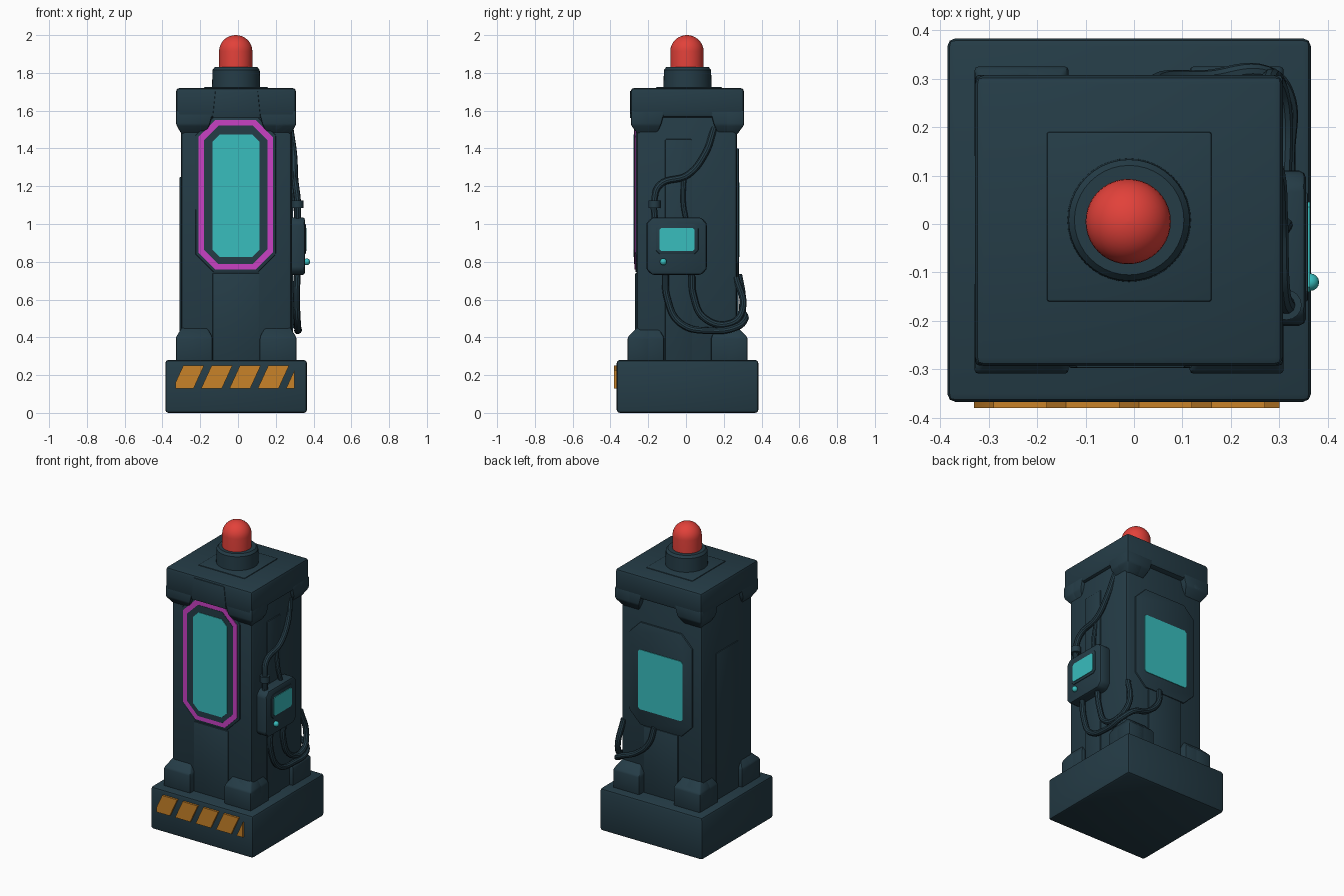
import bpy, bmesh, math
from mathutils import Vector

if "Cube" in bpy.data.objects:
    bpy.data.objects.remove(bpy.data.objects["Cube"])

CX, CY = -0.01, 0.008          # the pillar axis sits slightly off origin


def material(name, rgb):
    m = bpy.data.materials.new(name)
    m.diffuse_color = (*rgb, 1)
    m.use_nodes = True
    m.node_tree.nodes["Principled BSDF"].inputs["Base Color"].default_value = m.diffuse_color
    return m


DARK = material("dark slate", (0.018, 0.045, 0.062))
TEAL = material("teal glow", (0.040, 0.510, 0.515))
PINK = material("magenta trim", (0.580, 0.053, 0.550))
ORANGE = material("hazard orange", (0.580, 0.225, 0.022))
RED = material("beacon red", (0.760, 0.053, 0.042))


def finish(name, bm, mat, bevel=0.0, segments=2):
    bmesh.ops.recalc_face_normals(bm, faces=bm.faces[:])
    if bevel:
        bmesh.ops.bevel(bm, geom=bm.edges[:], offset=bevel, segments=segments,
                        profile=0.5, affect='EDGES', clamp_overlap=True)
    me = bpy.data.meshes.new(name)
    bm.to_mesh(me)
    bm.free()
    me.materials.append(mat)
    ob = bpy.data.objects.new(name, me)
    bpy.context.collection.objects.link(ob)
    smooth(ob)
    return ob


def smooth(ob):
    bpy.ops.object.select_all(action='DESELECT')
    ob.select_set(True)
    bpy.context.view_layer.objects.active = ob
    bpy.ops.object.shade_smooth_by_angle(angle=math.radians(35))


def loft(name, loops, mat, bevel=0.0):
    """Skin a stack of equal-length point loops and cap both ends."""
    bm = bmesh.new()
    rings = [[bm.verts.new(p) for p in lp] for lp in loops]
    n = len(rings[0])
    for a, b in zip(rings, rings[1:]):
        for i in range(n):
            j = (i + 1) % n
            bm.faces.new((a[i], a[j], b[j], b[i]))
    bm.faces.new(rings[0])
    bm.faces.new(rings[-1])
    return finish(name, bm, mat, bevel)


def rect(x0, x1, y0, y1, z):
    return [(x0, y0, z), (x1, y0, z), (x1, y1, z), (x0, y1, z)]


def box(name, x, y, z, mat, bevel=0.0):
    return loft(name, [rect(*x, *y, h) for h in z], mat, bevel)


def plate(name, pts, axis, lo, hi, mat, bevel=0.0):
    """Extrude a 2D outline along x or y (second outline coordinate is z)."""
    def put(d):
        return [(d, a, b) if axis == 'x' else (a, d, b) for a, b in pts]
    return loft(name, [put(lo), put(hi)], mat, bevel)


def octagon(x0, x1, z0, z1, c):
    return [(x0 + c, z0), (x1 - c, z0), (x1, z0 + c), (x1, z1 - c),
            (x1 - c, z1), (x0 + c, z1), (x0, z1 - c), (x0, z0 + c)]


def lathe(name, profile, cx, cy, mat, n=40):
    loops = [[(cx + r * math.cos(2 * math.pi * i / n),
               cy + r * math.sin(2 * math.pi * i / n), z) for i in range(n)]
             for r, z in profile]
    return loft(name, loops, mat)


def cable(name, pts, r):
    cu = bpy.data.curves.new(name, 'CURVE')
    cu.dimensions = '3D'
    cu.bevel_depth, cu.bevel_resolution, cu.use_fill_caps = r, 3, True
    cu.resolution_u = 8
    sp = cu.splines.new('BEZIER')
    sp.bezier_points.add(len(pts) - 1)
    for bp, p in zip(sp.bezier_points, pts):
        bp.co = p
        bp.handle_left_type = bp.handle_right_type = 'AUTO'
    cu.materials.append(DARK)
    ob = bpy.data.objects.new(name, cu)
    bpy.context.collection.objects.link(ob)
    bpy.ops.object.select_all(action='DESELECT')
    ob.select_set(True)
    bpy.context.view_layer.objects.active = ob
    bpy.ops.object.convert(target='MESH')
    smooth(bpy.context.view_layer.objects.active)


# Plinth, shaft and cap
box("plinth", (-0.385, 0.365), (-0.367, 0.383), (0, 0.28), DARK, 0.016)
box("shaft", (-0.303, 0.285), (-0.262, 0.270), (0.26, 1.66), DARK, 0.02)
box("cap", (-0.328, 0.307), (-0.293, 0.307), (1.565, 1.72), DARK, 0.018)
box("cap_top_plate", (-0.18, 0.16), (-0.16, 0.19), (1.71, 1.725), DARK, 0.005)


# Corner feet and corner brackets under the cap, mirrored to four corners
def corner_block(name, sx, sy, steps):
    loops = []
    for inner, ox, oy, z in steps:
        loops.append([(CX + sx * a, CY + sy * b, z) for a, b in
                      ((inner, 0.2), (ox, 0.2), (ox, oy), (inner, oy))])
    # second arm of the L, so both faces of the corner stop at the same inset
    arm = [[(CX + sx * a, CY + sy * b, z) for a, b in
            ((0.2, inner), (ox, inner), (ox, oy), (0.2, oy))]
           for inner, ox, oy, z in steps]
    loft(name + "_a", loops, DARK, 0.008)
    loft(name + "_b", arm, DARK, 0.008)


for sx in (-1, 1):
    for sy in (-1, 1):
        corner_block("corner_foot", sx, sy,
                     [(0.125, 0.319, 0.317, 0.27), (0.125, 0.319, 0.317, 0.40),
                      (0.155, 0.285, 0.262, 0.455)])
        corner_block("cap_bracket", sx, sy,
                     [(0.165, 0.285, 0.260, 1.47), (0.14, 0.3175, 0.300, 1.525),
                      (0.12, 0.3175, 0.300, 1.60)])

# Centre strips on the four sides
box("front_strip", (-0.135, 0.115), (-0.270, -0.2), (0.27, 0.74), DARK, 0.006)
box("back_strip", (-0.135, 0.115), (0.2, 0.279), (0.27, 0.72), DARK, 0.006)
box("left_strip", (-0.309, -0.2), (-0.11, 0.12), (0.27, 1.25), DARK, 0.006)
box("right_strip", (0.2, 0.292), (-0.11, 0.03), (0.27, 1.45), DARK, 0.006)
plate("cap_front_tab", [(-0.135, 1.56), (0.12, 1.56), (0.105, 1.705),
                        (-0.12, 1.705)], 'y', -0.297, -0.25, DARK, 0.004)

# Front window: layered octagonal frame, trim and glass
plate("window_frame", octagon(-0.225, 0.20, 0.745, 1.565, 0.095), 'y', -0.268, -0.24, DARK, 0.004)
plate("window_trim", octagon(-0.21, 0.185, 0.76, 1.55, 0.09), 'y', -0.273, -0.265, PINK)
plate("window_inner_frame", octagon(-0.18, 0.155, 0.787, 1.522, 0.078), 'y', -0.275, -0.267, DARK)
plate("window_glass", octagon(-0.135, 0.115, 0.825, 1.475, 0.04), 'y', -0.278, -0.270, TEAL)

# Back panel with screen
plate("back_plate", octagon(-0.24, 0.22, 0.72, 1.40, 0.08), 'y', 0.2, 0.280, DARK, 0.006)
plate("back_screen", octagon(-0.172, 0.152, 0.825, 1.22, 0.012), 'y', 0.277, 0.284, TEAL)

# Hazard stripes on the plinth, clipped to the strip ends
X0, X1, Z0, Z1 = -0.33, 0.30, 0.13, 0.25


def clip(pts, keep, cut):
    out = []
    for a, b in zip(pts, pts[1:] + pts[:1]):
        if keep(a):
            out.append(a)
        if keep(a) != keep(b):
            t = (cut - a[0]) / (b[0] - a[0])
            out.append((cut, a[1] + t * (b[1] - a[1])))
    return out


for k in range(5):
    x = -0.345 + 0.15 * k
    pts = [(x, Z0), (x + 0.11, Z0), (x + 0.165, Z1), (x + 0.055, Z1)]
    pts = clip(pts, lambda p: p[0] >= X0, X0)
    pts = clip(pts, lambda p: p[0] <= X1, X1)
    plate("hazard_stripe", pts, 'y', -0.380, -0.360, ORANGE)

# Beacon: collar and red dome
lathe("beacon_collar", [(0.128, 1.70), (0.125, 1.815), (0.113, 1.83)], CX, CY, DARK)
dome = [(0.088, 1.80), (0.088, 1.915)]
dome += [(0.088 * math.cos(a), 1.915 + 0.085 * math.sin(a))
         for a in (math.radians(d) for d in range(10, 90, 10))]
dome.append((0.002, 2.0))
lathe("beacon_light", dome, -0.012, 0.005, RED)

# Control box on the right side
plate("control_box", octagon(-0.21, 0.11, 0.73, 1.035, 0.03), 'x', 0.27, 0.355, DARK, 0.014)
plate("control_bezel", octagon(-0.16, 0.065, 0.84, 1.0, 0.02), 'x', 0.34, 0.359, DARK, 0.004)
plate("control_screen", octagon(-0.14, 0.045, 0.857, 0.98, 0.01), 'x', 0.356, 0.363, TEAL)
bm = bmesh.new()
bmesh.ops.create_uvsphere(bm, u_segments=16, v_segments=8, radius=0.018)
bmesh.ops.translate(bm, verts=bm.verts[:], vec=Vector((0.364, -0.12, 0.80)))
finish("control_button", bm, TEAL)

# Cables around the control box
cable("upper_cable", [(0.315, -0.165, 1.02), (0.315, -0.168, 1.12), (0.305, -0.14, 1.205),
                      (0.30, 0.01, 1.26), (0.295, 0.10, 1.37), (0.275, 0.15, 1.51)], 0.018)
lathe("cable_coupling", [(0.031, 1.085), (0.031, 1.125)], 0.315, -0.167, DARK, 16)
cable("short_cable", [(0.315, 0.0, 1.02), (0.303, -0.015, 1.12), (0.285, -0.01, 1.25)], 0.014)
cable("lower_cable", [(0.315, -0.11, 0.75), (0.31, -0.10, 0.61), (0.315, -0.03, 0.475),
                      (0.315, 0.14, 0.435), (0.312, 0.27, 0.455), (0.27, 0.31, 0.49),
                      (0.15, 0.30, 0.54), (0.06, 0.298, 0.63), (0.035, 0.28, 0.73)], 0.018)
cable("inner_cable", [(0.315, 0.03, 0.75), (0.305, 0.04, 0.62), (0.308, 0.10, 0.50),
                      (0.308, 0.24, 0.475), (0.29, 0.30, 0.55), (0.27, 0.265, 0.72)], 0.018)
